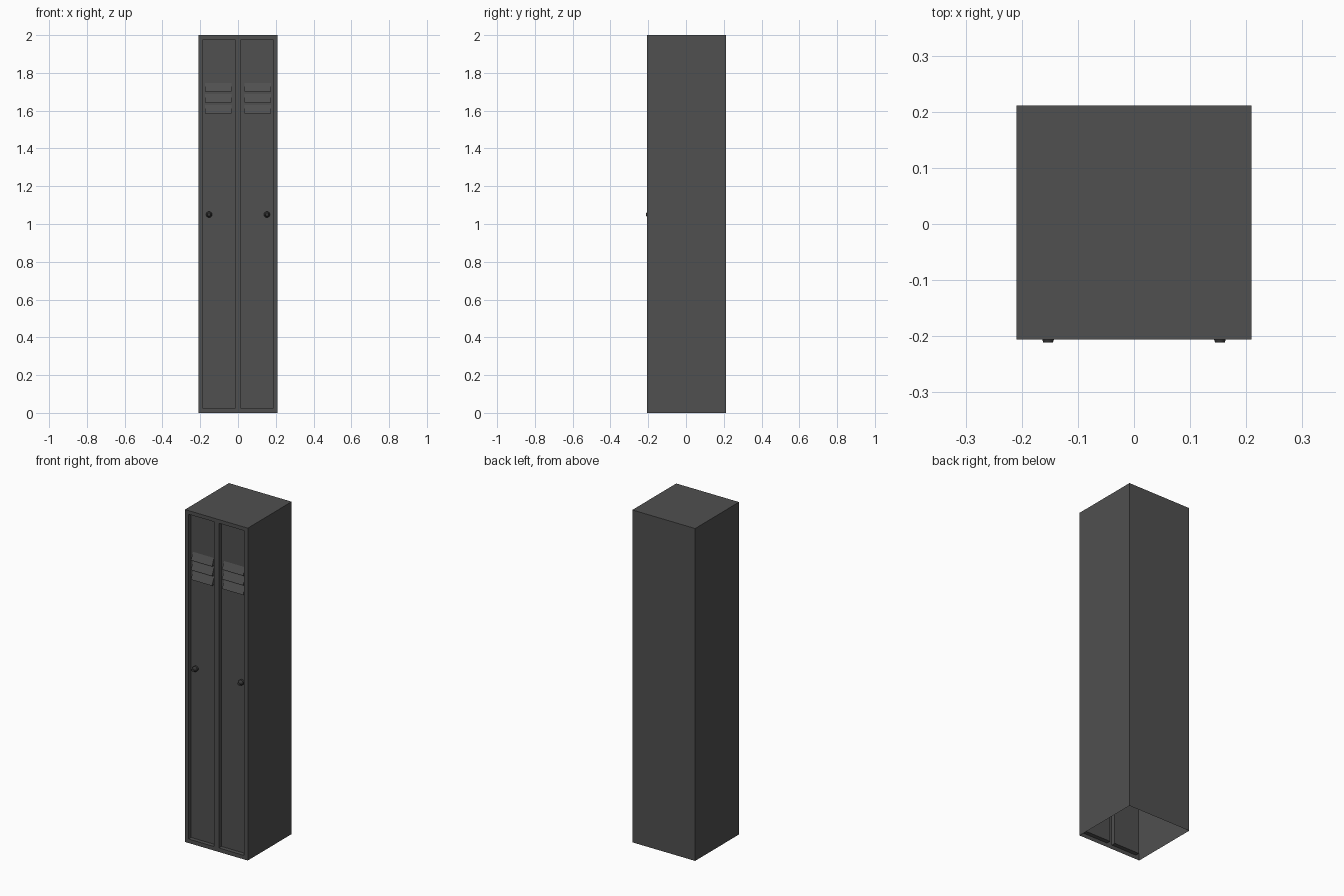
import bpy, bmesh, math

if "Cube" in bpy.data.objects:
    bpy.data.objects.remove(bpy.data.objects["Cube"])

W, FRONT, BACK, H = 0.209, -0.2055, 0.2115, 2.0
RECESS = 0.025
DOOR_Y = FRONT + RECESS


def material(name, v):
    m = bpy.data.materials.new(name)
    m.diffuse_color = (v, v, v, 1)
    m.use_nodes = True
    m.node_tree.nodes["Principled BSDF"].inputs["Base Color"].default_value = m.diffuse_color
    return m


steel = material("dark grey steel", 0.08)
knob_mat = material("near black knob", 0.04)


def finish(name, bm, mat):
    me = bpy.data.meshes.new(name)
    bm.to_mesh(me)
    bm.free()
    me.materials.append(mat)
    ob = bpy.data.objects.new(name, me)
    bpy.context.collection.objects.link(ob)
    return ob


# Cabinet shell: open underneath, front face is a grid with two sunken doors
xs = [-W, -0.185, -0.0165, 0.0165, 0.185, W]
zs = [0, 0.024, 1.978, H]
bm = bmesh.new()
doors = []
for i in range(5):
    for j in range(3):
        x0, x1, z0, z1 = xs[i], xs[i + 1], zs[j], zs[j + 1]
        f = bm.faces.new([bm.verts.new((x, FRONT, z)) for x, z in
                          ((x0, z0), (x1, z0), (x1, z1), (x0, z1))])
        if j == 1 and i in (1, 3):
            doors.append(f)


def face(points):
    bm.faces.new([bm.verts.new(p) for p in points])


face([(W, BACK, 0), (-W, BACK, 0), (-W, BACK, H), (W, BACK, H)])
face([(x, FRONT, H) for x in xs] + [(W, BACK, H), (-W, BACK, H)])
face([(W, BACK, 0), (W, BACK, H)] + [(W, FRONT, z) for z in reversed(zs)])
face([(-W, FRONT, z) for z in zs] + [(-W, BACK, H), (-W, BACK, 0)])
bm.normal_update()
sunk = bmesh.ops.extrude_discrete_faces(bm, faces=doors)["faces"]
bmesh.ops.translate(bm, verts=[v for f in sunk for v in f.verts], vec=(0, RECESS, 0))
bmesh.ops.remove_doubles(bm, verts=bm.verts, dist=1e-5)
bmesh.ops.recalc_face_normals(bm, faces=bm.faces)
finish("locker_shell", bm, steel)


# Vent louvre: wedge sloping outwards towards its lower edge
def louvre(name, cx, z_low):
    bm = bmesh.new()
    profile = [(DOOR_Y, z_low), (DOOR_Y - 0.018, z_low),
               (DOOR_Y - 0.018, z_low + 0.003), (DOOR_Y, z_low + 0.045)]
    ends = [[bm.verts.new((cx + s * 0.07, y, z)) for y, z in profile] for s in (-1, 1)]
    bm.faces.new(ends[0])
    bm.faces.new(ends[1])
    for k in range(3):
        bm.faces.new((ends[0][k], ends[0][k + 1], ends[1][k + 1], ends[1][k]))
    bmesh.ops.recalc_face_normals(bm, faces=bm.faces)
    # back is open against the door, so make sure the slope faces outwards
    bm.normal_update()
    if max(bm.faces, key=lambda f: f.calc_area()).normal.y > 0:
        bmesh.ops.reverse_faces(bm, faces=bm.faces)
    finish(name, bm, steel)


# Door knob: turned profile of (radius, distance out from the door)
def knob(name, cx):
    bm = bmesh.new()
    n = 16
    rings = []
    for r, d in ((0.016, 0), (0.016, 0.012), (0.011, 0.019), (0.0105, 0.025), (0.0085, 0.031)):
        rings.append([bm.verts.new((cx + r * math.cos(a), DOOR_Y - d, 1.05 + r * math.sin(a)))
                      for a in (2 * math.pi * k / n for k in range(n))])
    for a, b in zip(rings, rings[1:]):
        for k in range(n):
            bm.faces.new((a[k], a[(k + 1) % n], b[(k + 1) % n], b[k]))
    bm.faces.new(rings[-1])
    bm.faces.new(rings[0])
    bmesh.ops.recalc_face_normals(bm, faces=bm.faces)
    ob = finish(name, bm, knob_mat)
    bpy.context.view_layer.objects.active = ob
    ob.select_set(True)
    bpy.ops.object.shade_smooth_by_angle(angle=math.radians(30))
    ob.select_set(False)


for side, s in (("left", -1), ("right", 1)):
    for k in range(3):
        louvre(f"{side}_louvre_{k + 1}", s * 0.1035, 1.585 + 0.058 * k)
    knob(f"{side}_knob", s * 0.153)
